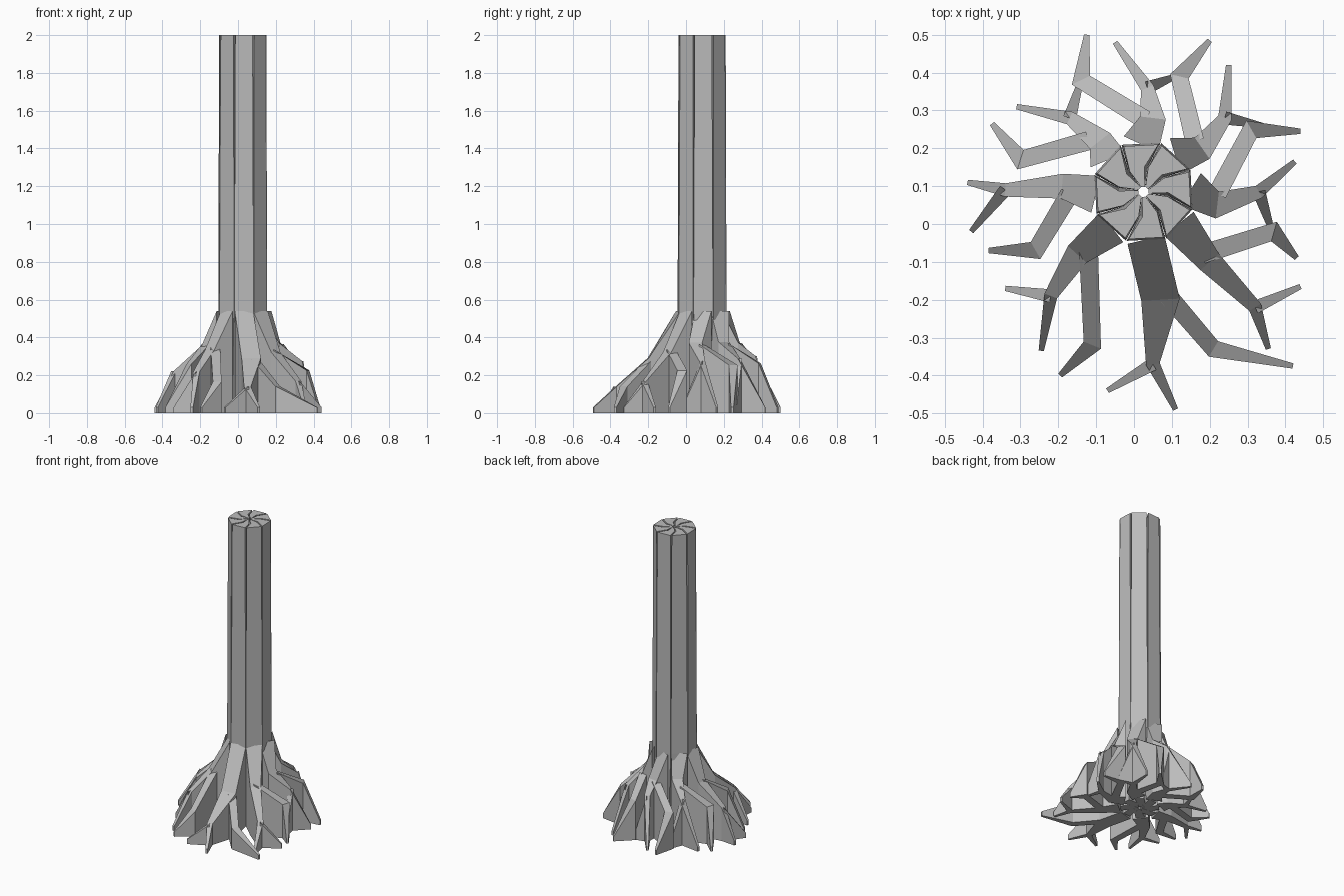
import bpy, bmesh
from math import radians, cos, sin, hypot
from mathutils import Vector

if "Cube" in bpy.data.objects:
    bpy.data.objects.remove(bpy.data.objects["Cube"])

bark = bpy.data.materials.new("grey_bark")
bark.use_nodes = True
GREY = (0.5, 0.5, 0.5, 1)
bark.diffuse_color = GREY
bark.node_tree.nodes["Principled BSDF"].inputs["Base Color"].default_value = GREY

CENTRE = Vector((0.025, 0.085))
FLARE = 0.54
HEIGHT = 2.0


def finish(bm, name):
    bmesh.ops.recalc_face_normals(bm, faces=bm.faces)
    mesh = bpy.data.meshes.new(name)
    bm.to_mesh(mesh)
    bm.free()
    mesh.materials.append(bark)
    obj = bpy.data.objects.new(name, mesh)
    bpy.context.collection.objects.link(obj)


def polar(radius, degrees):
    a = radians(degrees)
    return CENTRE + Vector((cos(a), sin(a))) * radius


def loft(bm, rings):
    """Skin equal-length closed rings and cap both ends."""
    loops = [[bm.verts.new(p) for p in ring] for ring in rings]
    n = len(loops[0])
    for low, high in zip(loops, loops[1:]):
        for i in range(n):
            j = (i + 1) % n
            bm.faces.new((low[i], low[j], high[j], high[i]))
    bm.faces.new(loops[0])
    bm.faces.new(loops[-1])


def sector(facing, rim, rim_half, mid_from, mid_to, z):
    """Bent wedge outline of one trunk stave."""
    outline = [(0.014, -20), (0.065, mid_from), (rim, -rim_half),
               (rim, rim_half), (0.065, mid_to), (0.014, 20)]
    return [polar(r, facing + a).to_3d() + Vector((0, 0, z)) for r, a in outline]


def ridge_height(p):
    """Root crests fall steadily away from the trunk."""
    return 0.55 - 0.9 * hypot(*(p - CENTRE))


def ribbon(bm, points, widths, heights):
    """Upright wall following a path, with a sloping crest and flat foot."""
    left, right = [], []
    for i, p in enumerate(points):
        dirs = []
        if i > 0:
            dirs.append((p - points[i - 1]).normalized())
        if i < len(points) - 1:
            dirs.append((points[i + 1] - p).normalized())
        along = sum(dirs, Vector((0, 0))).normalized()
        mitre = max(along.dot(dirs[0]), 0.7)
        side = Vector((-along.y, along.x)) * widths[i] / 2 / mitre
        left.append(p + side)
        right.append(p - side)
    rings = []
    for l, r, z in zip(left, right, heights):
        rings.append([(l.x, l.y, 0), (r.x, r.y, 0), (r.x, r.y, z), (l.x, l.y, z)])
    loft(bm, rings)


# Each root: bend, fork, two fork tips, then branch start, elbow and tip
ROOTS = {
    "front": [(.07, -.2), (.05, -.37), (.11, -.49), (-.07, -.44),
              (.09, -.19), (.21, -.33), (.42, -.375)],
    "front_left": [(.2, -.1), (.32, -.22), (.355, -.33), (.44, -.165),
                   (.18, -.08), (.37, -.02), (.43, -.09)],
    "left": [(.22, .05), (.33, .085), (.425, .165), (.365, -.02),
             (.22, .08), (.31, .25), (.44, .245)],
    "back_left": [(.18, .2), (.24, .28), (.25, .42), (.34, .26),
                  (.16, .22), (.12, .39), (.2, .485)],
    "back": [(.05, .28), (.035, .36), (-.05, .48), (.11, .39),
             (.03, .275), (-.14, .38), (-.125, .5)],
    "back_right": [(-.09, .22), (-.17, .28), (-.31, .31), (-.14, .38),
                   (-.12, .22), (-.3, .17), (-.375, .265)],
    "right": [(-.19, .1), (-.34, .09), (-.44, .11), (-.43, -.02),
              (-.17, .08), (-.26, -.07), (-.385, -.07)],
    "front_right": [(-.15, -.08), (-.22, -.19), (-.245, -.335), (-.34, -.17),
                    (-.12, -.07), (-.11, -.32), (-.195, -.4)],
}
TIP = 0.03

for k, (side, coords) in enumerate(ROOTS.items()):
    facing = 45 * k - 87

    # Trunk stave, separated from its neighbours by narrow slots
    bm = bmesh.new()
    loft(bm, [sector(facing, 0.12, 14, -12, 33, 0),
              sector(facing, 0.137, 22, -12, 33, FLARE),
              sector(facing, 0.131, 20.5, -5, 31, HEIGHT)])
    finish(bm, "trunk_stave_" + side)

    # Forked root with its side branch
    bend, fork, tip_a, tip_b, start, elbow, tip_c = [Vector(c) for c in coords]
    bm = bmesh.new()
    bend_width = 0.1 if side == "front" else 0.065
    ribbon(bm, [polar(0.126, facing), bend, fork, tip_a],
           [0.1, bend_width, 0.035, 0.014],
           [FLARE, ridge_height(bend), ridge_height(fork), TIP])
    ribbon(bm, [fork, tip_b], [0.035, 0.014], [ridge_height(fork), TIP])
    ribbon(bm, [start, elbow, tip_c], [0.05, 0.045, 0.014],
           [ridge_height(start) - 0.01, ridge_height(elbow), TIP])
    finish(bm, "root_" + side)
